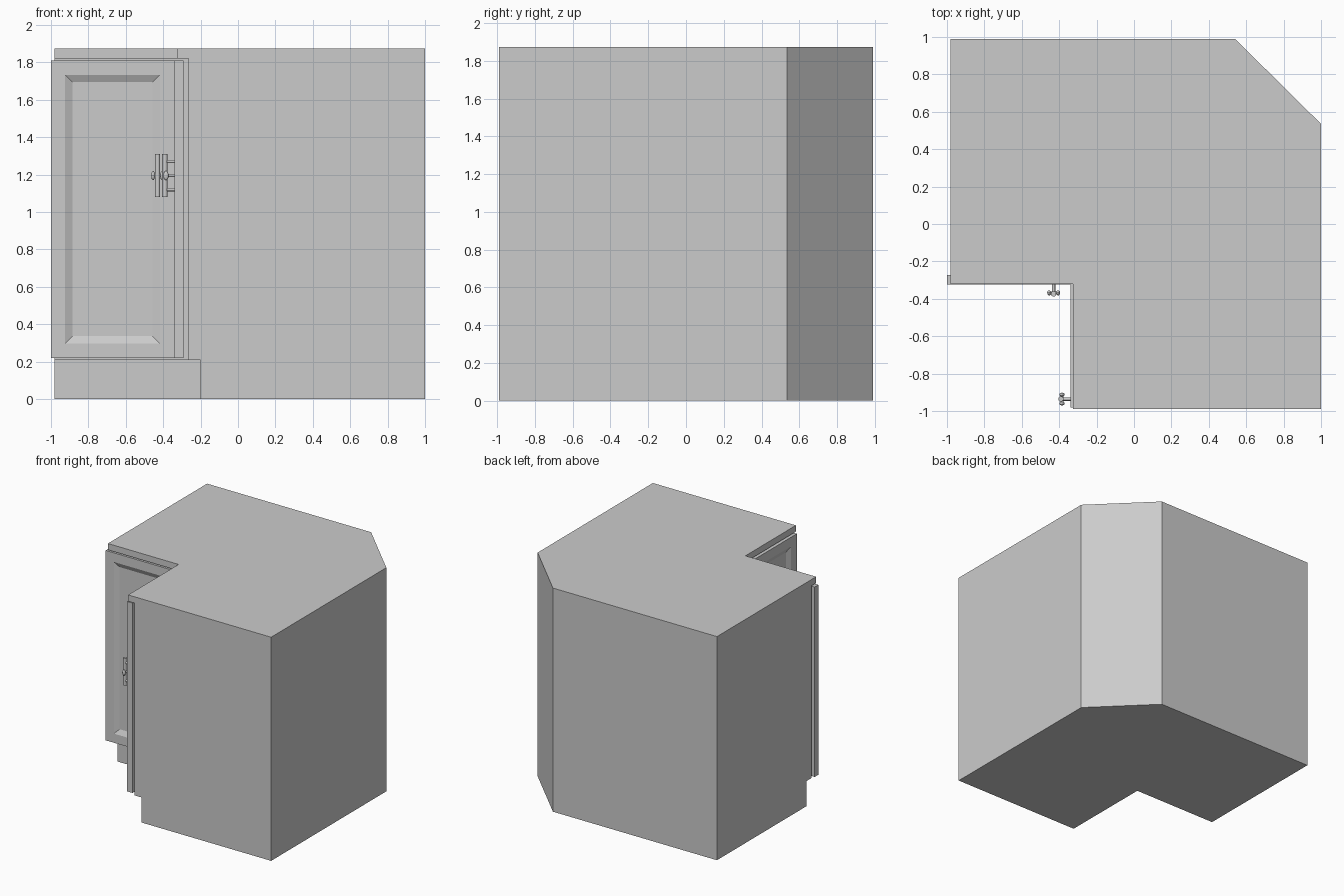
import bpy, bmesh
from math import pi
from mathutils import Matrix, Vector

if "Cube" in bpy.data.objects:
    bpy.data.objects.remove(bpy.data.objects["Cube"])


def finish(bm, name, matrix=None, smooth=False):
    bmesh.ops.recalc_face_normals(bm, faces=bm.faces)
    mesh = bpy.data.meshes.new(name)
    bm.to_mesh(mesh)
    bm.free()
    obj = bpy.data.objects.new(name, mesh)
    bpy.context.collection.objects.link(obj)
    if matrix is not None:
        mesh.transform(matrix)
    if smooth:
        bpy.context.view_layer.objects.active = obj
        obj.select_set(True)
        bpy.ops.object.shade_smooth_by_angle()
        obj.select_set(False)
    return obj


# L-shaped carcass with clipped back corner: toe kick, recessed front, top lip
def outline(nx, ny):
    return [(-0.98, ny), (nx, ny), (nx, -0.99), (1, -0.99),
            (1, 0.535), (0.54, 0.99), (-0.98, 0.99)]


bm = bmesh.new()
rings = []
for nx, ny, z0, z1 in [(-0.2, -0.197, 0, 0.21),
                       (-0.265, -0.262, 0.21, 1.82),
                       (-0.325, -0.322, 1.82, 1.873)]:
    for z in (z0, z1):
        rings.append([bm.verts.new((x, y, z)) for x, y in outline(nx, ny)])
for k, (lo, hi) in enumerate(zip(rings, rings[1:])):
    # odd gaps are horizontal ledges, which exist only along the notch
    for i in range(7 if k % 2 == 0 else 2):
        j = (i + 1) % 7
        bm.faces.new((lo[i], lo[j], hi[j], hi[i]))
bm.faces.new(rings[0])
bm.faces.new(rings[-1])
finish(bm, "carcass")


# Door: slab with a sunken bevelled panel; front lies on local y = 0 facing -y
def door(name, width, matrix):
    bm = bmesh.new()
    bmesh.ops.create_cube(bm, size=1, matrix=Matrix.Translation((0, 0.0245, 0))
                          @ Matrix.Diagonal((width, 0.049, 1.59, 1)))
    bm.normal_update()
    front = [f for f in bm.faces if f.normal.y < -0.9]
    bmesh.ops.inset_region(bm, faces=front, thickness=0.108)
    bmesh.ops.inset_region(bm, faces=front, thickness=0.056, depth=-0.02)
    finish(bm, name, matrix)


# Handle: upright bar on two posts with a small ball-ended crosspiece
def handle(name, matrix):
    bm = bmesh.new()

    def rod(a, b, r):
        a, b = Vector(a), Vector(b)
        rot = (b - a).to_track_quat('Z', 'Y').to_matrix().to_4x4()
        bmesh.ops.create_cone(bm, cap_ends=True, segments=16, radius1=r, radius2=r,
                              depth=(b - a).length,
                              matrix=Matrix.Translation((a + b) / 2) @ rot)

    def ball(x, y, sx, sy, sz):
        bmesh.ops.create_uvsphere(bm, u_segments=16, v_segments=10, radius=1,
                                  matrix=Matrix.Translation((x, y, 0))
                                  @ Matrix.Diagonal((sx, sy, sz, 1)))

    rod((0, -0.051, -0.115), (0, -0.051, 0.115), 0.014)
    for z in (-0.075, 0.075):
        rod((0, 0.004, z), (0, -0.045, z), 0.009)
    rod((0, 0.004, 0), (0, -0.045, 0), 0.008)
    rod((-0.026, -0.045, 0), (0.026, -0.045, 0), 0.008)
    for s in (-1, 1):
        ball(s * 0.024, -0.045, 0.01, 0.014, 0.025)
    finish(bm, name, matrix, smooth=True)


# The two doors meet in the inner corner of the notch
left = Matrix.Translation((-0.67, -0.323, 1.015))
right = Matrix.Translation((-0.34, -0.651, 1.015)) @ Matrix.Rotation(-pi / 2, 4, 'Z')
door("left_door", 0.66, left)
door("right_door", 0.66, right)
handle("left_handle", left @ Matrix.Translation((0.24, 0, 0.18)))
handle("right_handle", right @ Matrix.Translation((0.285, 0, 0.18)))
